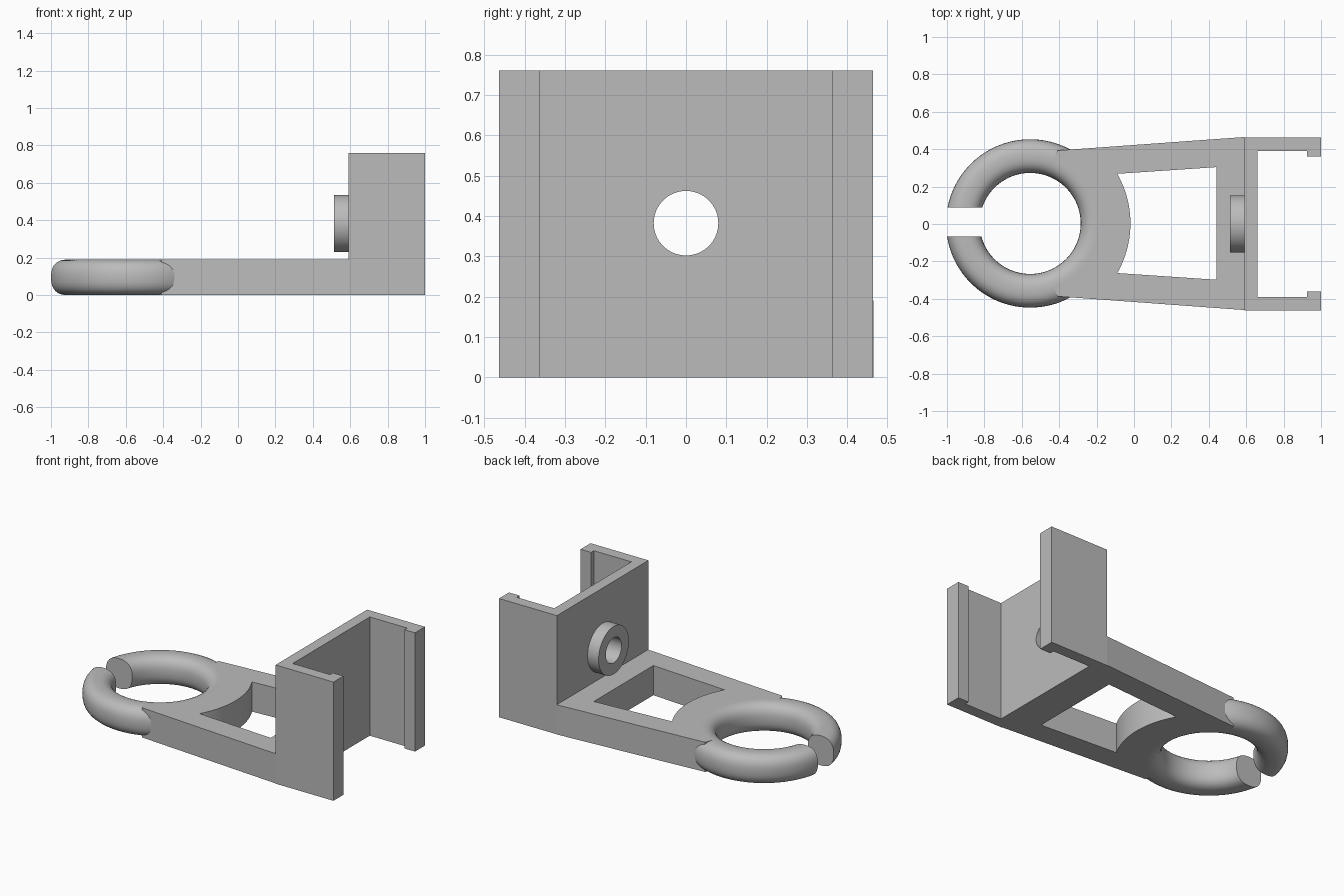
import bpy, bmesh, math

if "Cube" in bpy.data.objects:
    bpy.data.objects.remove(bpy.data.objects["Cube"])

CX, CY, H = -0.555, 0.003, 0.19      # ring centre, arm thickness

grey = bpy.data.materials.new("plain_grey")
grey.diffuse_color = (0.5, 0.5, 0.5, 1)
grey.use_nodes = True
grey.node_tree.nodes["Principled BSDF"].inputs["Base Color"].default_value = grey.diffuse_color


def finish(name, bm):
    bmesh.ops.recalc_face_normals(bm, faces=bm.faces[:])
    me = bpy.data.meshes.new(name)
    bm.to_mesh(me)
    bm.free()
    ob = bpy.data.objects.new(name, me)
    bpy.context.collection.objects.link(ob)
    me.materials.append(grey)
    return ob


def prism(name, pts, z0, z1):
    bm = bmesh.new()
    f = bm.faces.new([bm.verts.new((x, y, z0)) for x, y in pts])
    r = bmesh.ops.extrude_face_region(bm, geom=[f])
    for v in r["geom"]:
        if isinstance(v, bmesh.types.BMVert):
            v.co.z = z1
    return finish(name, bm)


def x_cylinder(name, radius, x0, x1, z):
    n = 64
    ob = prism(name, [(radius * math.cos(2 * math.pi * i / n),
                       radius * math.sin(2 * math.pi * i / n)) for i in range(n)], x0, x1)
    ob.rotation_euler.y = math.pi / 2
    ob.location = (0, 0, z)
    return ob


def arc(r, a0, a1, n=32):
    return [(CX + r * math.cos(a0 + (a1 - a0) * i / n),
             CY + r * math.sin(a0 + (a1 - a0) * i / n)) for i in range(n + 1)]


def select(ob):
    bpy.ops.object.select_all(action='DESELECT')
    ob.select_set(True)
    bpy.context.view_layer.objects.active = ob


def cut(ob, cutter):
    m = ob.modifiers.new("cut", 'BOOLEAN')
    m.operation, m.solver, m.object = 'DIFFERENCE', 'EXACT', cutter
    select(ob)
    bpy.ops.object.modifier_apply(modifier=m.name)


def smooth(ob):
    select(ob)
    bpy.ops.object.shade_smooth_by_angle(angle=math.radians(30))


# Split ring: rounded section swept around, with ends cut parallel to x
bm = bmesh.new()
SEG, SEC = 96, 32
rows = []
for i in range(SEG + 1):
    t = i / SEG
    row = []
    for j in range(SEC):
        a = 2 * math.pi * j / SEC
        c, s = math.cos(a), math.sin(a)
        r = 0.36 + 0.09 * math.copysign(abs(c) ** 0.8, c)
        z = H / 2 + H / 2 * math.copysign(abs(s) ** 0.8, s)
        lo = -math.pi + math.asin(0.069 / r)
        hi = math.pi - math.asin(0.086 / r)
        ang = lo + (hi - lo) * t
        row.append(bm.verts.new((CX + r * math.cos(ang), CY + r * math.sin(ang), z)))
    rows.append(row)
for p, q in zip(rows, rows[1:]):
    for j in range(SEC):
        k = (j + 1) % SEC
        bm.faces.new((p[j], p[k], q[k], q[j]))
bm.faces.new(rows[0])
bm.faces.new(rows[-1])
smooth(finish("split_ring", bm))

# Tapered arm plate, its left edge buried in the ring, with a window
a = math.atan2(0.387, 0.145)
arm = prism("arm_plate", [(0.59, -0.46), (0.59, 0.465), (-0.41, 0.393)]
            + arc(0.36, a, -a) + [(-0.41, -0.387)], 0, H)
b = math.atan2(0.265, 0.465)
window = prism("window_cutter", [(0.44, -0.298), (0.44, 0.304)] + arc(0.536, b, -b), -0.1, 0.3)
cut(arm, window)
smooth(arm)

# Channel-shaped holder with inward lips
half = [(0.66, 0.39), (0.925, 0.39), (0.925, 0.362), (1.0, 0.362), (1.0, 0.463), (0.59, 0.463)]
holder = prism("channel_holder", half + [(x, -y) for x, y in reversed(half)], 0, 0.76)

# Round boss and its through hole
boss = x_cylinder("boss", 0.153, 0.512, 0.59, 0.382)
hole = x_cylinder("hole_cutter", 0.08, 0.4, 0.8, 0.382)
bpy.context.view_layer.update()
for ob in (holder, boss):
    cut(ob, hole)
    smooth(ob)

for c in (window, hole):
    bpy.data.objects.remove(c)
